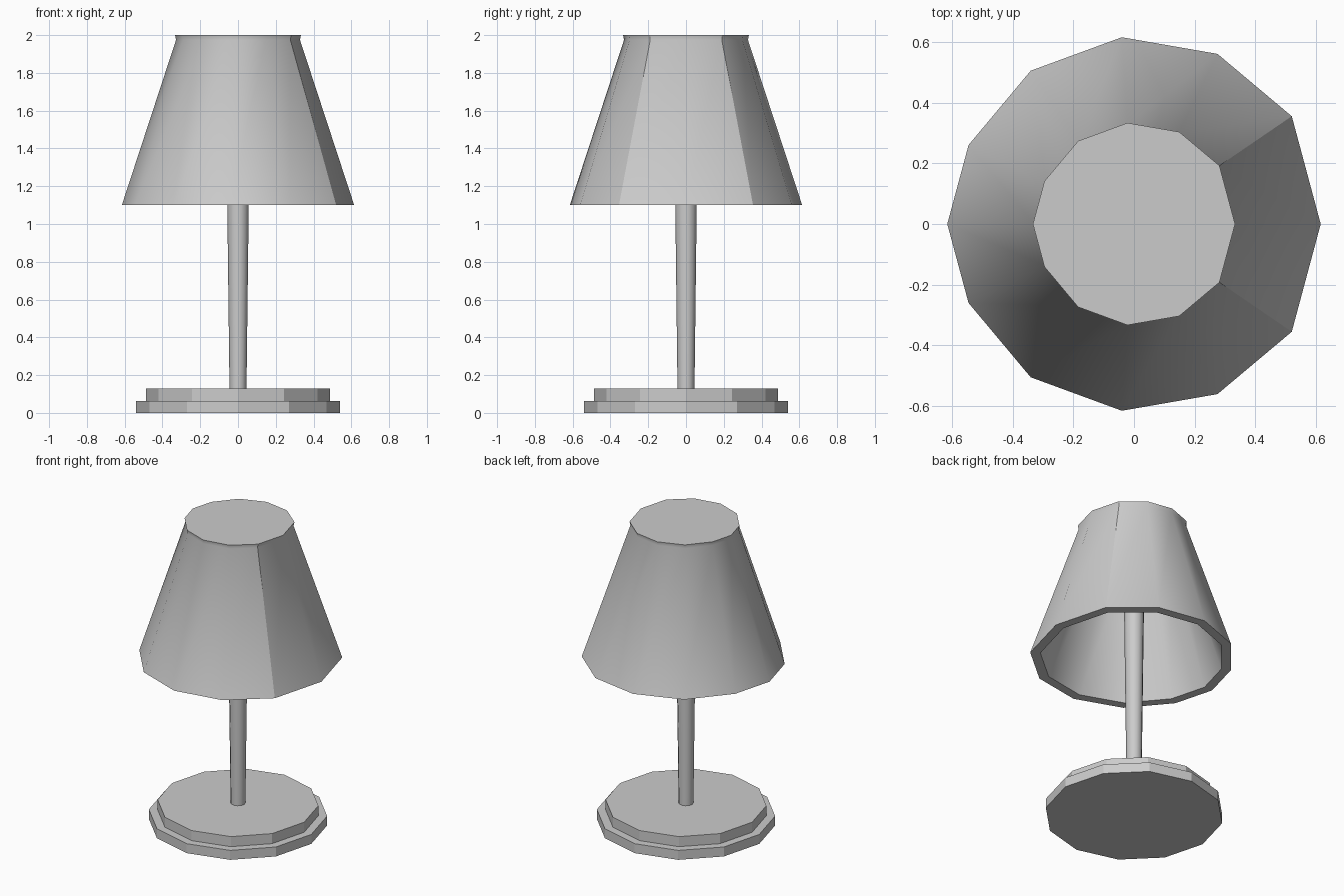
import bpy, bmesh
from math import cos, sin, pi, radians

if "Cube" in bpy.data.objects:
    bpy.data.objects.remove(bpy.data.objects["Cube"])


def regular(n):
    return [(cos(2 * pi * i / n), sin(2 * pi * i / n)) for i in range(n)]


def loft(name, outline, profile, smooth=None):
    """Stack scaled copies of an outline at (scale, z) steps and cap both ends."""
    bm = bmesh.new()
    rings = [[bm.verts.new((x * r, y * r, z)) for x, y in outline] for r, z in profile]
    n = len(outline)
    for a, b in zip(rings, rings[1:]):
        for i in range(n):
            j = (i + 1) % n
            bm.faces.new((a[i], a[j], b[j], b[i]))
    bm.faces.new(rings[0])
    bm.faces.new(rings[-1])
    bmesh.ops.recalc_face_normals(bm, faces=bm.faces)
    mesh = bpy.data.meshes.new(name)
    bm.to_mesh(mesh)
    bm.free()
    ob = bpy.data.objects.new(name, mesh)
    bpy.context.collection.objects.link(ob)
    if smooth:
        bpy.ops.object.select_all(action='DESELECT')
        ob.select_set(True)
        bpy.context.view_layer.objects.active = ob
        bpy.ops.object.shade_smooth_by_angle(angle=radians(smooth))
    return ob


twelve = regular(12)

# Stepped foot
loft("base_lower", twelve, [(0.54, 0), (0.54, 0.063)])
loft("base_upper", twelve, [(0.487, 0.063), (0.487, 0.13)])

# Stem, widening slightly upward into the shade
loft("stem", twelve, [(0.045, 0.13), (0.067, 1.945)], 31)

# Shade: slightly uneven twelve-sided outline, mirrored across y
half = [(0.845, 0.577), (0.447, 0.911), (-0.065, 1.0), (-0.553, 0.821), (-0.886, 0.423)]
outline = [(1, 0)] + half + [(-1, 0)] + [(x, -y) for x, y in reversed(half)]

# Thick wall, open below, closed on top (inner ceiling round to outer cap)
loft("lamp_shade", outline,
     [(0.28, 1.94), (0.555, 1.1), (0.615, 1.1), (0.328, 1.975), (0.333, 2.0)], 30)
